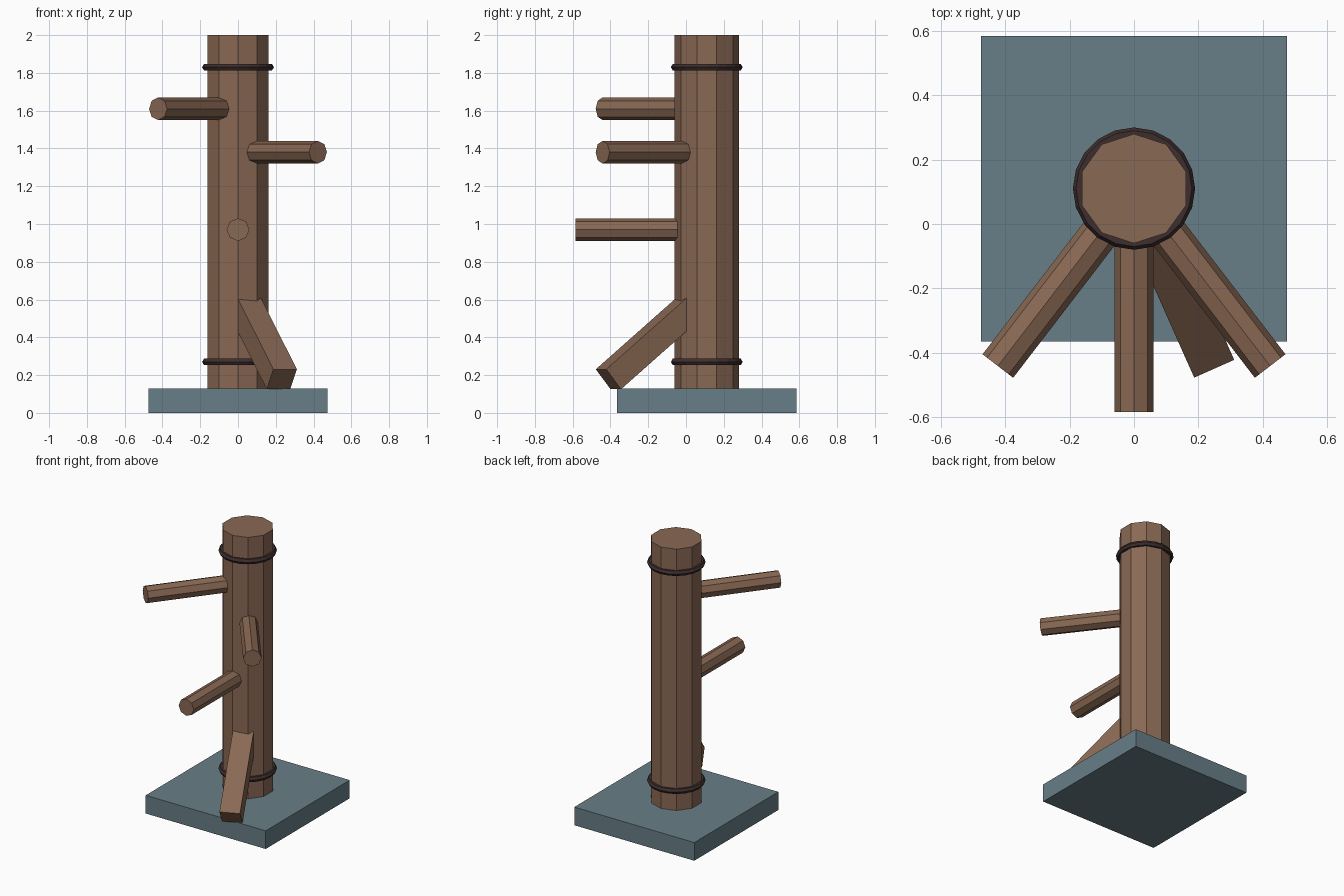
import bpy
from math import radians, sin, cos
from mathutils import Vector

cube = bpy.data.objects.get("Cube")
if cube:
    bpy.data.objects.remove(cube, do_unlink=True)

POST_Y = 0.11


def material(name, rgb):
    m = bpy.data.materials.new(name)
    m.use_nodes = True
    colour = (*rgb, 1)
    m.diffuse_color = colour
    bsdf = next(n for n in m.node_tree.nodes if n.type == 'BSDF_PRINCIPLED')
    bsdf.inputs["Base Color"].default_value = colour
    bsdf.inputs["Roughness"].default_value = 0.8
    return m


wood = material("brown wood", (0.25, 0.138, 0.087))
slate = material("slate blue", (0.138, 0.209, 0.242))
rope = material("dark band", (0.048, 0.027, 0.027))


def finish(name, mat):
    ob = bpy.context.object
    ob.name = ob.data.name = name
    ob.data.materials.append(mat)
    return ob


def radial(angle, r, z):
    """Point at distance r from the post axis; angle turns from front to +x."""
    a = radians(angle)
    return Vector((r * sin(a), POST_Y - r * cos(a), z))


# Square base slab
bpy.ops.mesh.primitive_cube_add(size=1, location=(0, POST_Y, 0.065))
finish("base", slate).scale = (0.95, 0.95, 0.13)

# Ten-sided post
bpy.ops.mesh.primitive_cylinder_add(vertices=10, radius=0.17, depth=1.87,
                                    location=(0, POST_Y, 1.065))
finish("post", wood)

# Bands round the post
for name, z in (("lower_band", 0.27), ("upper_band", 1.83)):
    bpy.ops.mesh.primitive_torus_add(major_segments=20, minor_segments=6,
                                     major_radius=0.17, minor_radius=0.02,
                                     location=(0, POST_Y, z))
    finish(name, rope)

# Three octagonal arms
for name, angle, z in (("right_arm", -37.5, 1.61), ("left_arm", 37.5, 1.38),
                       ("middle_arm", 0, 0.97)):
    bpy.ops.mesh.primitive_cylinder_add(
        vertices=8, radius=0.06, depth=0.54, location=radial(angle, 0.425, z),
        rotation=(radians(90), 0, radians(angle)))
    finish(name, wood)

# Slanted square leg, its inner end buried in the post
start, end = radial(24, 0.08, 0.575), radial(24, 0.57, 0.178)
axis = end - start
bpy.ops.mesh.primitive_cube_add(size=1, location=(start + end) / 2)
leg = finish("leg", wood)
leg.rotation_euler = axis.to_track_quat('Y', 'Z').to_euler()
leg.scale = (0.136, axis.length, 0.136)
